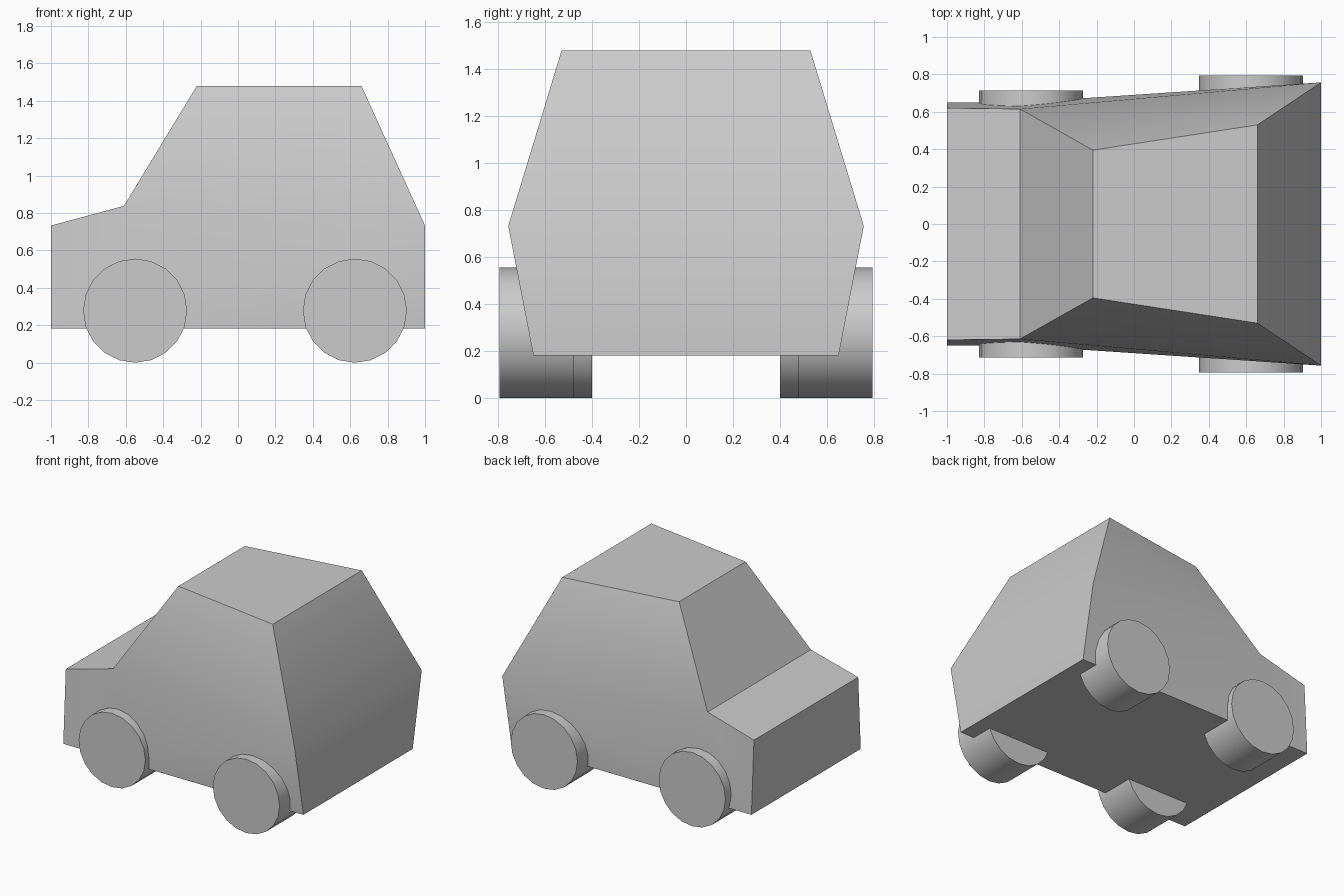
import bpy, bmesh, math

if "Cube" in bpy.data.objects:
    bpy.data.objects.remove(bpy.data.objects["Cube"])


def finish(name, bm):
    bmesh.ops.recalc_face_normals(bm, faces=bm.faces)
    mesh = bpy.data.meshes.new(name)
    bm.to_mesh(mesh)
    bm.free()
    obj = bpy.data.objects.new(name, mesh)
    bpy.context.collection.objects.link(obj)
    bpy.ops.object.select_all(action='DESELECT')
    obj.select_set(True)
    bpy.context.view_layer.objects.active = obj
    bpy.ops.object.shade_smooth_by_angle(angle=math.radians(35))
    return obj


# Car body: side outline as (x, half width, z), mirrored across y
outline = [
    (-1.00, 0.65, 0.182),   # 0 front bottom
    (-1.00, 0.62, 0.733),   # 1 bonnet front
    (-0.61, 0.615, 0.838),  # 2 windscreen base
    (-0.22, 0.395, 1.48),   # 3 roof front
    (0.66, 0.53, 1.48),     # 4 roof rear
    (1.00, 0.757, 0.733),   # 5 rear waist
    (1.00, 0.65, 0.182),    # 6 rear bottom
    (-0.61, 0.65, 0.182),   # 7 sill below windscreen
]
bm = bmesh.new()
sides = [[bm.verts.new((x, s * w, z)) for x, w, z in outline] for s in (-1, 1)]
for side in sides:
    for quad in ((0, 1, 2, 7), (7, 2, 5, 6), (2, 3, 4, 5)):
        bm.faces.new([side[i] for i in quad])
for i in range(len(outline)):
    j = (i + 1) % len(outline)
    bm.faces.new((sides[0][i], sides[0][j], sides[1][j], sides[1][i]))
finish("car_body", bm)


# Wheels: 20-sided cylinders lying along y
def wheel(name, x, inner, outer, side, radius=0.278, n=20):
    bm = bmesh.new()
    rings = []
    for y in (inner, outer):
        rings.append([bm.verts.new((x + radius * math.cos(2 * math.pi * i / n), side * y,
                                    radius + radius * math.sin(2 * math.pi * i / n)))
                      for i in range(n)])
    for i in range(n):
        j = (i + 1) % n
        bm.faces.new((rings[0][i], rings[0][j], rings[1][j], rings[1][i]))
    for ring in rings:
        bm.faces.new(ring)
    finish(name, bm)


for side, label in ((-1, "near"), (1, "far")):
    wheel("front_wheel_" + label, -0.55, 0.40, 0.713, side)
    wheel("rear_wheel_" + label, 0.625, 0.48, 0.795, side)
